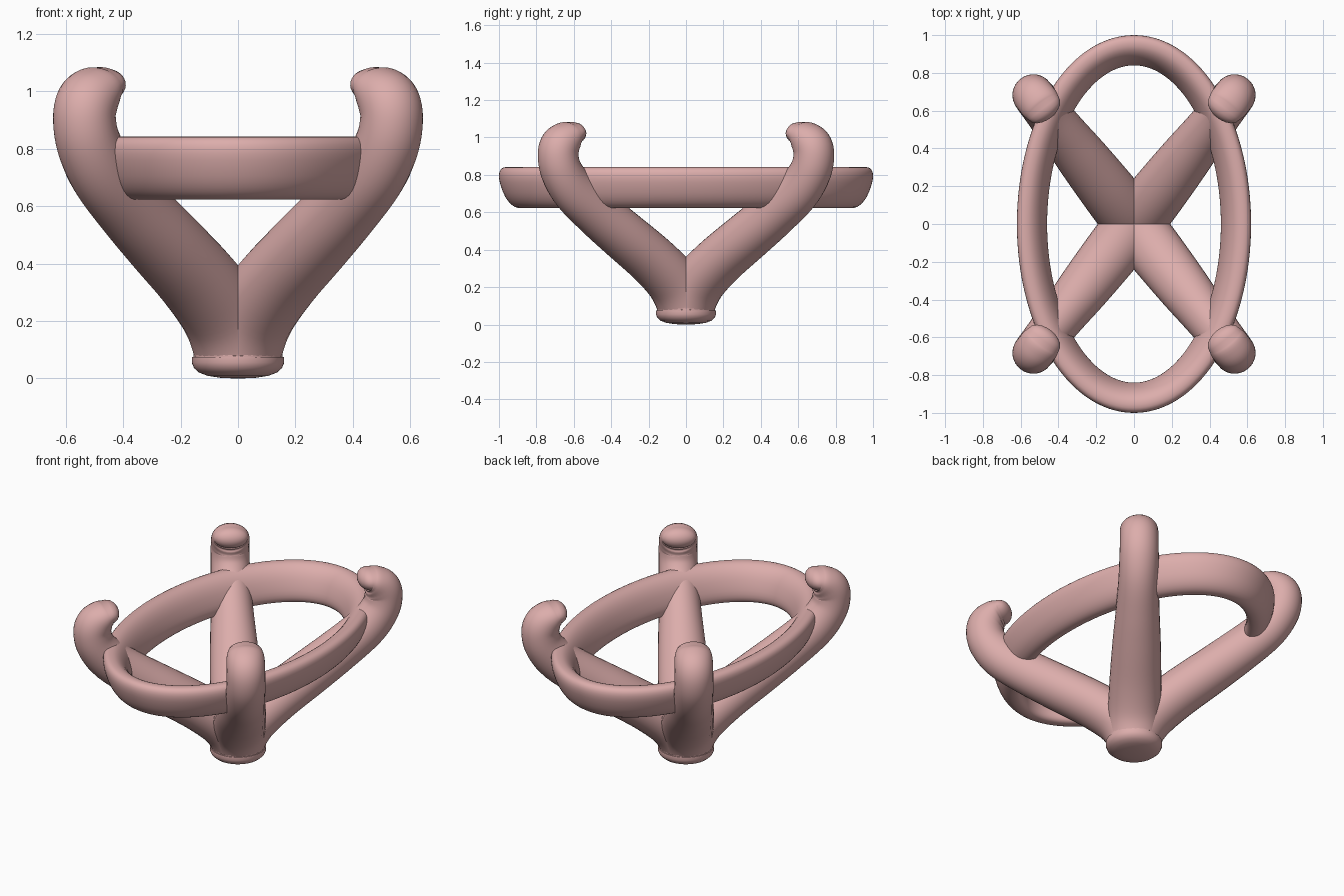
import bpy, bmesh
from math import sin, cos, pi, tau, atan2
from mathutils import Vector

if "Cube" in bpy.data.objects:
    bpy.data.objects.remove(bpy.data.objects["Cube"])


def make(name, rings, closed=False, cap=True):
    """Skin a list of equal-length point loops into one smooth mesh object."""
    bm = bmesh.new()
    loops = [[bm.verts.new(p) for p in ring] for ring in rings]
    n = len(loops[0])
    for i in range(len(loops) if closed else len(loops) - 1):
        a, b = loops[i], loops[(i + 1) % len(loops)]
        for j in range(n):
            k = (j + 1) % n
            bm.faces.new((a[j], a[k], b[k], b[j]))
    if cap and not closed:
        bm.faces.new(loops[0][::-1])
        bm.faces.new(loops[-1])
    bmesh.ops.recalc_face_normals(bm, faces=bm.faces)
    mesh = bpy.data.meshes.new(name)
    bm.to_mesh(mesh)
    bm.free()
    obj = bpy.data.objects.new(name, mesh)
    bpy.context.collection.objects.link(obj)
    mat = bpy.data.materials.get("rose_gold") or bpy.data.materials.new("rose_gold")
    mat.diffuse_color = (0.72, 0.42, 0.41, 1)
    mat.use_nodes = True
    mat.node_tree.nodes["Principled BSDF"].inputs["Base Color"].default_value = mat.diffuse_color
    mesh.materials.append(mat)
    bpy.ops.object.select_all(action='DESELECT')
    obj.select_set(True)
    bpy.context.view_layer.objects.active = obj
    bpy.ops.object.shade_smooth_by_angle(angle=0.8)
    return obj


def spline(keys, steps):
    """Catmull-Rom samples through the key tuples."""
    k = [Vector(p) for p in keys]
    k = [k[0] * 2 - k[1]] + k + [k[-1] * 2 - k[-2]]
    out = []
    for i in range(1, len(k) - 2):
        p0, p1, p2, p3 = k[i - 1:i + 3]
        for s in range(steps):
            t = s / steps
            out.append(0.5 * (2 * p1 + (p2 - p0) * t + (2 * p0 - 5 * p1 + 4 * p2 - p3) * t * t
                              + (3 * p1 - p0 - 3 * p2 + p3) * t ** 3))
    return out + [k[-2]]


# Oval gallery ring: slanted oval section carried round an ellipse
section = []
for j in range(32):
    t = tau * j / 32
    c, s = cos(t), sin(t)
    sx = abs(c) ** 0.85 * (1 if c > 0 else -1)
    sz = abs(s) ** 0.85 * (1 if s > 0 else -1)
    section.append((0.069 * sx + 0.038 * sz, 0.11 * sz))
width = max(o for o, z in section)
section = [(o * 0.08 / width, z) for o, z in section]
rings = []
for i in range(128):
    t = tau * i / 128
    n = Vector((cos(t) / 0.54, sin(t) / 0.92)).normalized()
    rings.append([(0.54 * cos(t) + n.x * o, 0.92 * sin(t) + n.y * o, 0.732 + z)
                  for o, z in section])
make("oval_ring", rings, closed=True)

# Prongs: keys are (distance from axis, height, in-plane radius, side radius)
keys = [(0, .07, .155, .155), (.015, .13, .15, .155), (.09, .23, .14, .152),
        (.23, .345, .135, .148), (.43, .48, .132, .138), (.60, .595, .128, .125),
        (.76, .715, .122, .115), (.845, .82, .112, .112), (.868, .91, .108, .11),
        (.85, .965, .105, .11), (.81, 1.005, .085, .108), (.775, 1.022, .062, .10)]
path = spline(keys, 5)
# rounded tip of the hook
end = path[-1]
for a in (20, 40, 58, 72, 82, 88):
    a = a * pi / 180
    path.append(Vector((end[0] - .06 * sin(a), end[1] - .004 * sin(a),
                        end[2] * cos(a), end[3] * cos(a))))
ang = atan2(0.788, 0.616)
out, side, up = Vector((cos(ang), sin(ang), 0)), Vector((-sin(ang), cos(ang), 0)), Vector((0, 0, 1))
rings = []
for i, p in enumerate(path):
    q0, q1 = path[max(i - 1, 0)], path[min(i + 1, len(path) - 1)]
    tan = up if i == 0 else (out * (q1[0] - q0[0]) + up * (q1[1] - q0[1])).normalized()
    nor = side.cross(tan)
    rings.append([out * p[0] + up * p[1] + nor * (p[2] * cos(tau * j / 32))
                  + side * (p[3] * sin(tau * j / 32)) for j in range(32)])
prongs = make("prongs", rings)
mir = prongs.modifiers.new("four_prongs", 'MIRROR')
mir.use_axis = (True, True, False)
mir.use_mirror_merge = False

# Rounded foot under the prongs
foot = [(.01, 0), (.06, .002), (.105, .009), (.135, .02), (.153, .036), (.161, .055), (.16, .075)]
make("foot", [[(r * cos(tau * j / 48), r * sin(tau * j / 48), z) for j in range(48)]
              for r, z in foot])
